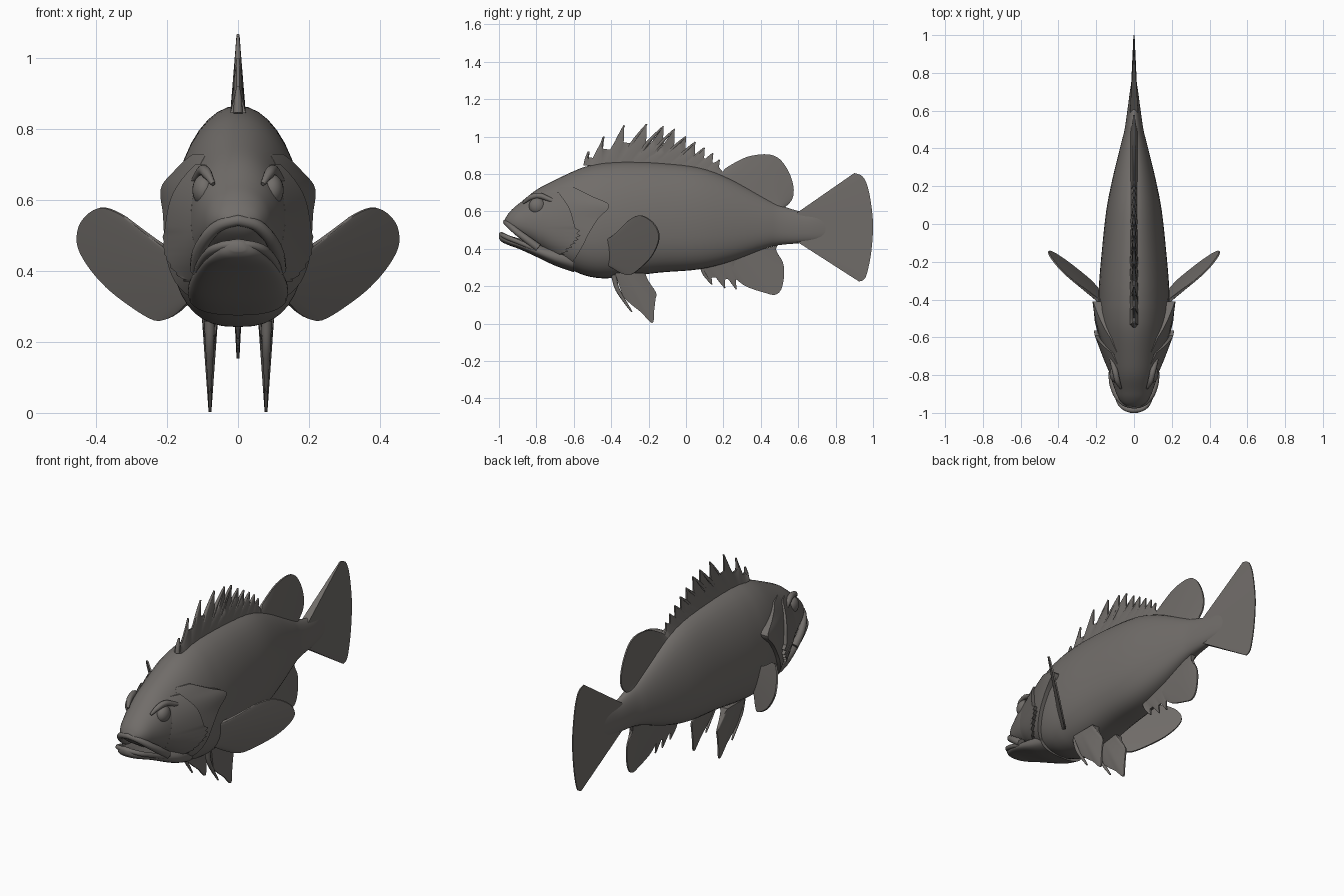
import bpy, bmesh, math
from mathutils import Vector

if "Cube" in bpy.data.objects:
    bpy.data.objects.remove(bpy.data.objects["Cube"])

skin = bpy.data.materials.new("warm grey skin")
skin.diffuse_color = (0.165, 0.153, 0.143, 1)
skin.use_nodes = True
skin.node_tree.nodes["Principled BSDF"].inputs["Base Color"].default_value = skin.diffuse_color


def spl(pts, n=5):
    """Catmull-Rom curve through tuples of any length."""
    out = []
    for i in range(len(pts) - 1):
        a, b, c, d = pts[max(i - 1, 0)], pts[i], pts[i + 1], pts[min(i + 2, len(pts) - 1)]
        for k in range(n):
            t = k / n
            out.append(tuple(0.5 * (2 * q + (r - p) * t + (2 * p - 5 * q + 4 * r - s) * t * t
                                    + (3 * q - p - 3 * r + s) * t ** 3)
                             for p, q, r, s in zip(a, b, c, d)))
    out.append(tuple(pts[-1]))
    return out


def finish(name, bm, mirror=False, angle=40):
    bmesh.ops.recalc_face_normals(bm, faces=bm.faces)
    me = bpy.data.meshes.new(name)
    bm.to_mesh(me)
    bm.free()
    me.materials.append(skin)
    ob = bpy.data.objects.new(name, me)
    bpy.context.collection.objects.link(ob)
    bpy.ops.object.select_all(action='DESELECT')
    ob.select_set(True)
    bpy.context.view_layer.objects.active = ob
    bpy.ops.object.shade_smooth_by_angle(angle=math.radians(angle))
    if mirror:
        ob.modifiers.new("mirror", 'MIRROR').use_mirror_merge = False
    return ob


def loft(name, rings, mirror=False, angle=40):
    """Skin a list of equal closed rings and cap both ends."""
    bm = bmesh.new()
    vs = [[bm.verts.new(p) for p in r] for r in rings]
    n = len(vs[0])
    for a, b in zip(vs, vs[1:]):
        for i in range(n):
            bm.faces.new((a[i], a[(i + 1) % n], b[(i + 1) % n], b[i]))
    bm.faces.new(vs[0])
    bm.faces.new(vs[-1][::-1])
    return finish(name, bm, mirror, angle)


def section(y, zt, zb, w, n=40):
    """Body cross-section: rounder above, fuller below."""
    zc = zb + 0.42 * (zt - zb)
    ring = []
    for i in range(n):
        a = 2 * math.pi * i / n
        c, s = math.cos(a), math.sin(a)
        e = 1.0 if s > 0 else 0.8
        x = w * math.copysign(abs(c) ** e, c)
        ring.append((x, y, zc + (zt - zc if s > 0 else zc - zb) * math.copysign(abs(s) ** e, s)))
    return ring


def tube(name, path, radii, mirror=False, n=10):
    pts = [Vector(p) for p in path]
    rings = []
    for i, p in enumerate(pts):
        t = (pts[min(i + 1, len(pts) - 1)] - pts[max(i - 1, 0)]).normalized()
        u = t.cross(Vector((0.3, 0.1, 1))).normalized()
        v = t.cross(u)
        f = i / (len(pts) - 1) * (len(radii) - 1)
        k = min(int(f), len(radii) - 2)
        r = radii[k] + (radii[k + 1] - radii[k]) * (f - k)
        rings.append([p + r * (u * math.cos(j * math.tau / n) + v * math.sin(j * math.tau / n))
                      for j in range(n)])
    return loft(name, rings, mirror)


def fin(name, bases, tips, normal=(1, 0, 0), t0=0.02, t1=0.004, mirror=False, rows=7):
    """Thin fin made of columns from base points to tip points, tapering outward."""
    nv = Vector(normal).normalized()
    rings = []
    for b, t in zip(bases, tips):
        b, t = Vector(b), Vector(t)
        side = [(b.lerp(t, k / rows), t0 + (t1 - t0) * k / rows) for k in range(rows + 1)]
        rings.append([p + nv * h for p, h in side] + [p - nv * h for p, h in side[::-1]])
    return loft(name, rings, mirror)


def soft_fin(name, base_a, base_b, tips, x=0, **kw):
    """Rounded fin in a side plane: straight base, smooth rim."""
    rim = spl(tips, 5)
    m = len(rim) - 1
    bases = [(x, base_a[0] + (base_b[0] - base_a[0]) * i / m,
              base_a[1] + (base_b[1] - base_a[1]) * i / m) for i in range(m + 1)]
    return fin(name, bases, [(x, y, z) for y, z in rim], **kw)


def spiny_fin(name, bases, tips, drop, end, t0, rad):
    """Notched membrane with one tapered spine per tip."""
    bs, ts = [], []
    nxt = bases[1:] + [end]
    for i, (b, t, nb) in enumerate(zip(bases, tips, nxt)):
        h = t[1] - b[1]
        tn = tips[i + 1] if i + 1 < len(tips) else end
        low = b[1] + h * (1 - drop)
        bs += [(0, *b), (0, b[0] + (nb[0] - b[0]) * 0.3, b[1]), (0, (b[0] + nb[0]) / 2, b[1])]
        ts += [(0, *t), (0, t[0] - 0.003, low),
               (0, t[0] * 0.6 + tn[0] * 0.4 - 0.01, low - h * 0.03)]
        path = [(0, *b), (0, b[0] + 0.35 * (t[0] - b[0]), b[1] + 0.5 * h), (0, *t)]
        tube(name + "_spine", spl(path, 4), [rad, rad * 0.8, rad * 0.3])
    bs.append((0, *end))
    ts.append((0, end[0] + 0.02, end[1]))
    fin(name, bs, ts, t0=t0, t1=0.004)


# body: y, top, bottom, half width
BODY = spl([(-.967, .56, .535, .03), (-.95, .588, .51, .06), (-.92, .62, .485, .083),
            (-.88, .652, .46, .10), (-.8, .715, .41, .127), (-.7, .768, .335, .152),
            (-.57, .828, .268, .178), (-.48, .853, .245, .188), (-.4, .863, .243, .188),
            (-.3, .866, .252, .184), (-.14, .86, .273, .17), (.07, .835, .29, .147),
            (.235, .775, .33, .115), (.42, .675, .40, .07), (.5, .635, .42, .05),
            (.61, .60, .43, .034), (.7, .595, .44, .022), (.8, .58, .46, .006)], 4)
loft("body", [section(*r) for r in BODY], angle=80)

# lower jaw
JAW = spl([(-1.0, .482, .455, .02), (-.985, .49, .437, .05), (-.95, .473, .42, .075),
           (-.89, .455, .398, .10), (-.8, .435, .357, .125), (-.7, .42, .31, .14),
           (-.6, .42, .275, .14)], 4)
loft("lower_jaw", [section(*r) for r in JAW], angle=80)

# lips and brow
half = spl([(.115, -.79, .405), (.11, -.85, .45), (.088, -.91, .495), (.05, -.948, .53), (0, -.962, .543)], 5)
tube("upper_lip", half + [(-x, y, z) for x, y, z in half[-2::-1]], [.022, .018, .016, .018, .022])
half = spl([(.115, -.80, .395), (.10, -.88, .43), (.075, -.95, .458), (.04, -.98, .472), (0, -.988, .475)], 5)
tube("lower_lip", half + [(-x, y, z) for x, y, z in half[-2::-1]], [.012, .013, .012, .013, .012])
tube("brow", spl([(.07, -.87, .645), (.088, -.83, .675), (.10, -.78, .683), (.118, -.72, .66), (.135, -.66, .64)]),
     [.006, .015, .016, .012, .004], True)

# eyes
bm = bmesh.new()
bmesh.ops.create_uvsphere(bm, u_segments=24, v_segments=14, radius=.045)
for v in bm.verts:
    v.co = Vector((v.co.x * .75 + .095, v.co.y - .795, v.co.z + .628))
finish("eye", bm, True)


def surf(y, z):
    """Half width of the body at a side-view point."""
    for a, b in zip(BODY, BODY[1:]):
        if a[0] <= y <= b[0]:
            f = (y - a[0]) / (b[0] - a[0])
            zt, zb, w = (a[k] + (b[k] - a[k]) * f for k in (1, 2, 3))
            zc = zb + .42 * (zt - zb)
            q = min(abs(z - zc) / (zt - zc if z > zc else zc - zb), .97)
            e = 2 if z > zc else 2.5
            return w * (1 - q ** e) ** (1 / e)
    return 0


def plate(name, rows, jag=0):
    """Cheek plate hugging the head; rows are z, front y, rear y, rear lift."""
    rings = []
    for i, (z, yf, yr, lift) in enumerate(spl(rows, 5)):
        if z < .52:
            yr += jag * (i % 2)
        us = [k / 10 for k in range(11)]
        ys = [yf + (yr - yf) * u for u in us]
        rings.append([(surf(y, z) + lift * u, y, z) for u, y in zip(us, ys)]
                     + [(surf(y, z) - .012, y, z) for y in ys[::-1]])
    loft(name, rings, True)


plate("gill_cover", [(.73, -.68, -.60, .008), (.68, -.70, -.50, .022), (.632, -.70, -.41, .042),
                     (.56, -.70, -.47, .026), (.48, -.70, -.52, .022), (.42, -.70, -.55, .022),
                     (.36, -.70, -.585, .02), (.31, -.68, -.62, .012)])
plate("cheek_plate", [(.70, -.74, -.68, .01), (.62, -.76, -.625, .028), (.54, -.78, -.60, .032),
                      (.47, -.79, -.585, .034), (.42, -.78, -.62, .03), (.37, -.74, -.67, .02)], .022)

# spiny front dorsal fin
tips = [(-.52, .92), (-.44, 1.0), (-.33, 1.06), (-.21, 1.066), (-.12, 1.055), (-.06, 1.04),
        (0, 1.0), (.05, .97), (.10, .94), (.145, .91), (.18, .875)]
bases = [(-.535 + .066 * i, .845 if i < 6 else .845 - .012 * (i - 5)) for i in range(11)]
spiny_fin("front_dorsal_fin", bases, tips, .42, (.2, .78), .022, .014)

# soft rear dorsal fin
soft_fin("rear_dorsal_fin", (.17, .78), (.51, .61),
         [(.21, .83), (.27, .865), (.34, .895), (.435, .905), (.50, .88), (.55, .81), (.575, .73),
          (.568, .665), (.53, .622)])

# anal fin
spiny_fin("front_anal_fin", [(.08, .31), (.14, .32), (.20, .335)],
          [(.14, .21), (.21, .19), (.27, .183)], .35, (.30, .37), .016, .011)
soft_fin("rear_anal_fin", (.20, .34), (.49, .42),
         [(.27, .235), (.31, .205), (.35, .187), (.42, .165), (.475, .154), (.51, .185), (.525, .265),
          (.515, .335), (.475, .385)], t0=.016)

# tail fin
soft_fin("tail_fin", (.59, .59), (.59, .44),
         [(.90, .805), (.94, .79), (.965, .75), (.985, .67), (1.0, .53), (.99, .38), (.968, .27),
          (.95, .235), (.925, .225)], t0=.022, t1=.003)

# pelvic fins
soft_fin("pelvic_fin", (-.38, .27), (-.22, .27),
         [(-.335, .14), (-.29, .10), (-.24, .06), (-.18, .003), (-.17, .07), (-.163, .13),
          (-.16, .165), (-.20, .225)], x=.079, t0=.023, t1=.004, mirror=True)
tube("pelvic_spine", spl([(.08, -.385, .26), (.08, -.365, .18), (.08, -.29, .063)]), [.016, .012, .004], True)

# pectoral fins, lying in a slanted plane
def slant(x, z):
    return (x, -.448 + 1.015 * x - .324 * z, z)


rim = spl([(.165, .285), (.195, .267), (.235, .262), (.30, .30), (.37, .355), (.425, .42), (.452, .48),
           (.44, .54), (.39, .578), (.33, .56), (.27, .515), (.21, .47)], 4)
m = len(rim) - 1
fin("pectoral_fin", [slant(.13 + .04 * i / m, .32 + .13 * i / m) for i in range(m + 1)],
    [slant(*p) for p in rim], normal=(1.015, -1, -.324), t0=.012, t1=.004, mirror=True)
